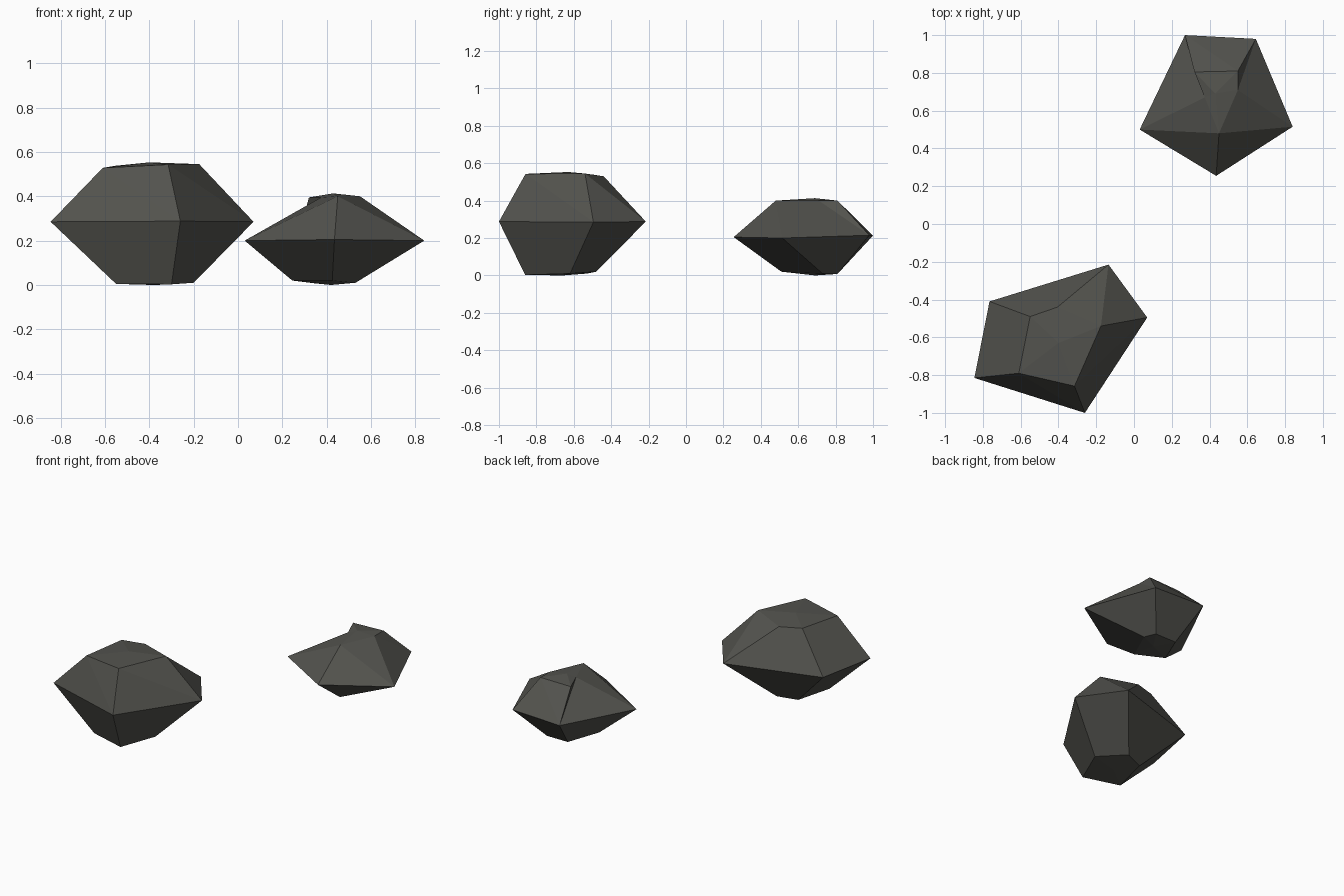
import bpy, bmesh

if "Cube" in bpy.data.objects:
    bpy.data.objects.remove(bpy.data.objects["Cube"])

stone = bpy.data.materials.new("dark_grey_stone")
stone.diffuse_color = (0.085, 0.085, 0.075, 1)
stone.use_nodes = True
stone.node_tree.nodes["Principled BSDF"].inputs["Base Color"].default_value = stone.diffuse_color


def rock(name, bottom, middle, top, base, peak, diagonals):
    """Faceted boulder: three five-sided rings closed by shallow fans."""
    bm = bmesh.new()
    lo, mid, hi = [[bm.verts.new(p) for p in ring] for ring in (bottom, middle, top)]
    b, t = bm.verts.new(base), bm.verts.new(peak)
    for i in range(5):
        j = (i + 1) % 5
        bm.faces.new((lo[j], lo[i], b))
        bm.faces.new((hi[i], hi[j], t))
        bm.faces.new((lo[i], lo[j], mid[j], mid[i]))
        # Split the upper sides along the chosen diagonal
        if diagonals[i]:
            bm.faces.new((mid[i], mid[j], hi[j]))
            bm.faces.new((mid[i], hi[j], hi[i]))
        else:
            bm.faces.new((mid[i], mid[j], hi[i]))
            bm.faces.new((mid[j], hi[j], hi[i]))
    mesh = bpy.data.meshes.new(name)
    bm.to_mesh(mesh)
    bm.free()
    mesh.materials.append(stone)
    bpy.context.collection.objects.link(bpy.data.objects.new(name, mesh))


# Large boulder, front left
rock("large_rock",
     [(-.55, -.79, .005), (-.30, -.86, .003), (-.20, -.62, .01), (-.36, -.48, .02), (-.49, -.53, .01)],
     [(-.845, -.815, .285), (-.26, -1, .288), (.07, -.495, .285), (-.135, -.215, .288), (-.765, -.41, .285)],
     [(-.61, -.79, .528), (-.315, -.858, .543), (-.175, -.54, .545), (-.405, -.44, .53), (-.55, -.49, .538)],
     (-.38, -.66, 0), (-.40, -.63, .553), [0, 0, 0, 0, 0])

# Small boulder, back right, with one overhanging crease
rock("small_rock",
     [(.245, .60, .02), (.425, .51, .02), (.53, .73, .01), (.50, .81, .008), (.34, .81, .008)],
     [(.03, .50, .20), (.435, .255, .205), (.84, .515, .20), (.645, .98, .215), (.27, 1, .213)],
     [(.375, .67, .395), (.45, .48, .40), (.55, .71, .40), (.55, .81, .40), (.32, .805, .395)],
     (.42, .69, 0), (.43, .69, .413), [1, 0, 0, 0, 1])
